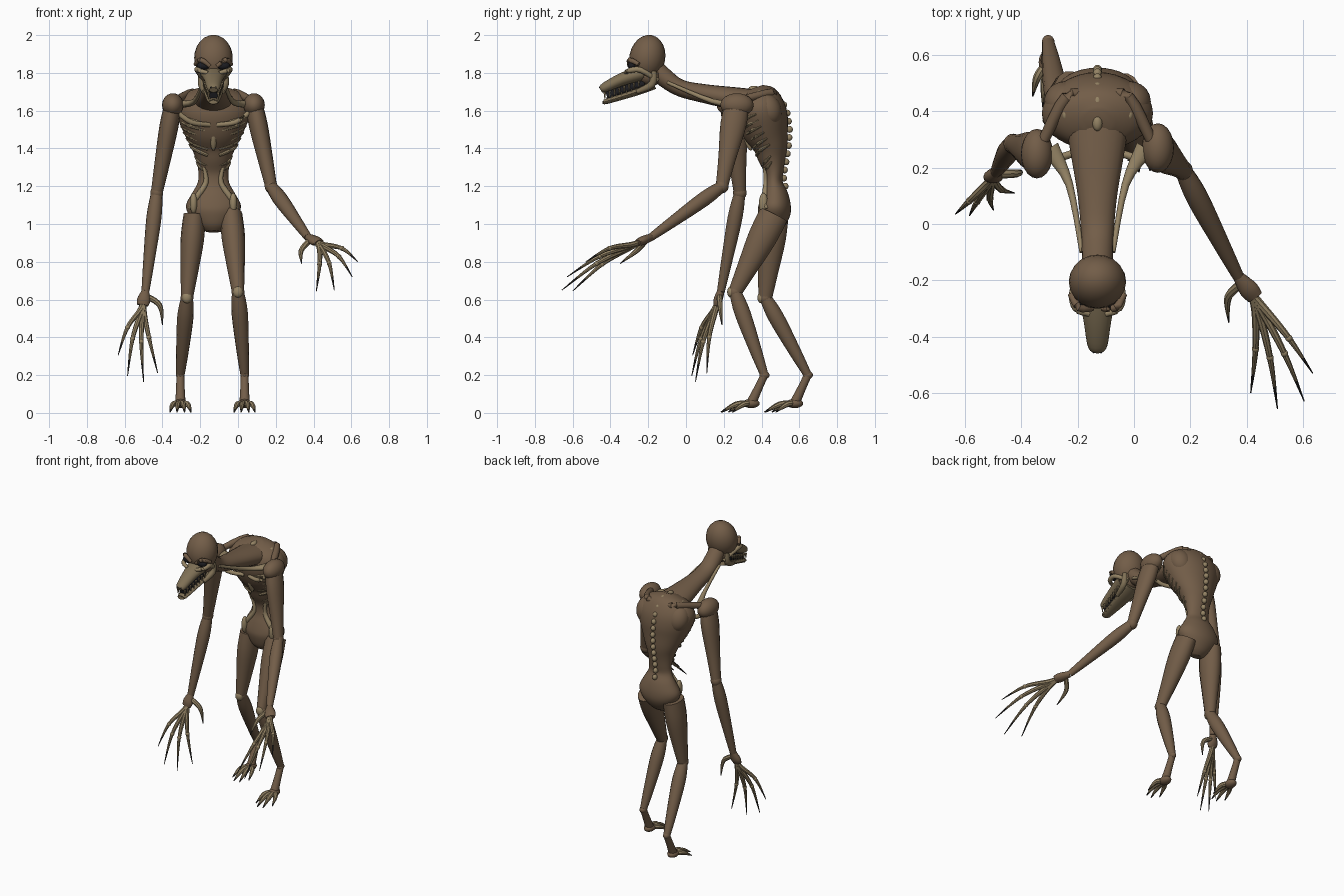
import bpy, bmesh, math
from mathutils import Vector, Matrix

cube = bpy.data.objects.get("Cube")
if cube:
    bpy.data.objects.remove(cube)

CX = -0.13  # centre line of the body
made = []


def material(name, rgb):
    m = bpy.data.materials.new(name)
    m.use_nodes = True
    color = (*rgb, 1)
    m.diffuse_color = color
    bsdf = m.node_tree.nodes["Principled BSDF"]
    bsdf.inputs["Base Color"].default_value = color
    bsdf.inputs["Roughness"].default_value = 0.8
    return m


SKIN = material("brown skin", (0.17, 0.11, 0.065))
BONE = material("tan bone", (0.30, 0.23, 0.13))
SNOUT = material("dull olive bone", (0.21, 0.16, 0.09))
CLAW = material("dark claw", (0.03, 0.027, 0.025))
DARK = material("black socket", (0.012, 0.012, 0.015))


def finish(name, bm, mats):
    bmesh.ops.recalc_face_normals(bm, faces=bm.faces)
    mesh = bpy.data.meshes.new(name)
    bm.to_mesh(mesh)
    bm.free()
    for m in mats:
        mesh.materials.append(m)
    ob = bpy.data.objects.new(name, mesh)
    bpy.context.collection.objects.link(ob)
    made.append(ob)
    return ob


def ball(name, center, radii, mat, tilt=0.0):
    bm = bmesh.new()
    bmesh.ops.create_uvsphere(bm, u_segments=20, v_segments=12, radius=1)
    size = Matrix.Diagonal((*radii, 1))
    bm.transform(Matrix.Translation(center) @ Matrix.Rotation(tilt, 4, 'X') @ size)
    return finish(name, bm, [mat])


def spline(a, b, c, d, t):
    return 0.5 * (2 * b + (c - a) * t + (2 * a - 5 * b + 4 * c - d) * t ** 2
                  + (3 * b - a - 3 * c + d) * t ** 3)


def loft(name, points, widths, mat, depths=None, sides=14, tip=None, steps=4):
    """Smooth tube through points; widths run sideways, depths the other way."""
    depths = depths or widths
    keys = [Vector((*p, w, d)) for p, w, d in zip(points, widths, depths)]
    rings = []
    for i in range(len(keys) - 1):
        a, b, c, d = (keys[max(i - 1, 0)], keys[i], keys[i + 1],
                      keys[min(i + 2, len(keys) - 1)])
        rings += [spline(a, b, c, d, k / steps) for k in range(steps)]
    rings.append(keys[-1])
    bm = bmesh.new()
    loops = []
    for i, r in enumerate(rings):
        t = (rings[min(i + 1, len(rings) - 1)].xyz - rings[max(i - 1, 0)].xyz).normalized()
        hint = Vector((0, 0, 1)) if abs(t.x) > 0.8 else Vector((1, 0, 0))
        u = (hint - t * hint.dot(t)).normalized()
        v = t.cross(u)
        loops.append([bm.verts.new(r.xyz + u * math.cos(q) * r[3] + v * math.sin(q) * r[4])
                      for q in (math.tau * k / sides for k in range(sides))])
    for i, (lo, hi) in enumerate(zip(loops, loops[1:])):
        for k in range(sides):
            n = (k + 1) % sides
            f = bm.faces.new((lo[k], lo[n], hi[n], hi[k]))
            f.material_index = int(tip is not None and i >= 0.78 * (len(loops) - 1))
    bm.faces.new(loops[0])
    bm.faces.new(loops[-1])
    return finish(name, bm, [mat, tip] if tip else [mat])


def mid(a, b, t=0.5):
    return Vector(a).lerp(Vector(b), t)


# Torso: rows of height, depth centre, half width, half depth
TORSO = [(0.96, 0.45, 0.04, 0.03), (0.99, 0.455, 0.08, 0.06), (1.05, 0.465, 0.13, 0.085),
         (1.1, 0.47, 0.145, 0.085), (1.16, 0.47, 0.115, 0.07), (1.22, 0.465, 0.083, 0.047),
         (1.28, 0.465, 0.08, 0.052), (1.35, 0.455, 0.095, 0.075), (1.42, 0.445, 0.125, 0.095),
         (1.5, 0.42, 0.165, 0.125), (1.58, 0.4, 0.195, 0.135), (1.64, 0.385, 0.19, 0.125),
         (1.69, 0.37, 0.14, 0.1), (1.72, 0.36, 0.05, 0.05)]
loft("torso", [(CX, y, z) for z, y, w, d in TORSO], [r[2] for r in TORSO], SKIN,
     [r[3] for r in TORSO], sides=32)


def on_torso(z, angle, out=0.0):
    """Point on the torso; angle 0 is the front, pi the back."""
    for a, b in zip(TORSO, TORSO[1:]):
        if z <= b[0]:
            t = (z - a[0]) / (b[0] - a[0])
            y, w, d = (a[k] + (b[k] - a[k]) * t for k in (1, 2, 3))
            return (CX + (w + out) * math.sin(angle), y - (d + out) * math.cos(angle), z)


# Spine and breastbone
for i in range(12):
    z = 1.2 + 0.043 * i
    ball("vertebra", on_torso(z, math.pi, 0.004), (0.016, 0.017, 0.018), BONE)
for y in (0.36, 0.43):
    ball("vertebra", (CX, y, 1.715), (0.018, 0.03, 0.017), BONE)
ball("breastbone", on_torso(1.46, 0), (0.018, 0.02, 0.075), BONE, 0.3)

# Neck
loft("neck", [(CX, 0.4, 1.64), (CX, 0.25, 1.665), (CX, 0.1, 1.69), (CX, -0.03, 1.72),
              (CX, -0.12, 1.78), (CX, -0.19, 1.85)],
     [0.12, 0.095, 0.07, 0.058, 0.055, 0.05], SKIN, [0.07, 0.06, 0.05, 0.045, 0.05, 0.05], sides=20)

# Skull, snout and jaw
ball("cranium", (CX, -0.205, 1.88), (0.102, 0.095, 0.122), SKIN, -0.2)
ball("skull_base", (CX, -0.19, 1.79), (0.07, 0.07, 0.06), SKIN)
loft("snout", [(CX, -0.23, 1.8), (CX, -0.34, 1.765), (CX, -0.43, 1.722), (CX, -0.452, 1.71)],
     [0.072, 0.05, 0.036, 0.022], SNOUT, [0.045, 0.035, 0.027, 0.015])
loft("mouth_cavity", [(CX, -0.22, 1.745), (CX, -0.42, 1.68)], [0.042, 0.024], DARK, [0.03, 0.024])
loft("lower_jaw", [(CX, -0.17, 1.74), (CX, -0.26, 1.7), (CX, -0.42, 1.65), (CX, -0.435, 1.647)],
     [0.065, 0.052, 0.032, 0.018], SNOUT, [0.028, 0.02, 0.015, 0.008])

for s in (-1, 1):
    def at(dx, y, z):
        return (CX + s * dx, y, z)

    ball("eye_socket", at(0.053, -0.285, 1.838), (0.034, 0.022, 0.022), DARK)
    loft("brow", [at(0.095, -0.25, 1.845), at(0.065, -0.297, 1.868), at(0.018, -0.3, 1.835)],
         [0.011, 0.014, 0.01], SKIN)
    loft("cheekbone", [at(0.05, -0.15, 1.76), at(0.085, -0.24, 1.815), at(0.075, -0.3, 1.812),
                       at(0.03, -0.32, 1.8)], [0.012, 0.015, 0.014, 0.01], BONE)
    loft("jaw_hinge", [at(0.062, -0.17, 1.81), at(0.062, -0.18, 1.74), at(0.048, -0.26, 1.7)],
         [0.015, 0.02, 0.013], SNOUT)
    ball("nostril", at(0.013, -0.448, 1.722), (0.006, 0.012, 0.008), DARK)
    # Teeth along both jaws
    for i in range(8):
        t = i / 7
        x = 0.05 - 0.024 * t
        y = -0.25 - 0.18 * t
        z = 1.758 - 0.06 * t
        loft("upper_tooth", [at(x, y, z), at(x, y, z - 0.035)], [0.008, 0.002], BONE, sides=6, steps=1)
        loft("lower_tooth", [at(x - 0.004, y + 0.012, z - 0.058), at(x - 0.004, y + 0.012, z - 0.025)],
             [0.007, 0.002], BONE, sides=6, steps=1)

    # Neck tendon, collarbone and shoulder blade
    loft("neck_tendon", [at(0.17, 0.27, 1.635), at(0.1, 0.14, 1.65), at(0.055, -0.1, 1.75)],
         [0.035, 0.014, 0.009], BONE, [0.02, 0.014, 0.009])
    loft("collarbone", [at(0.2, 0.23, 1.6), at(0.12, 0.24, 1.54), at(0.02, 0.28, 1.525)],
         [0.013, 0.014, 0.012], BONE)
    ball("shoulder_blade", at(0.115, 0.435, 1.605), (0.075, 0.07, 0.09), SKIN, 0.35)
    loft("blade_ridge", [at(0.03, 0.46, 1.675), at(0.11, 0.45, 1.695), at(0.19, 0.3, 1.66)],
         [0.012, 0.022, 0.02], SKIN)
    ball("blade_spur", at(0.115, 0.39, 1.695), (0.012, 0.02, 0.012), BONE)

    # Ribs sweep up and outward from the breastbone
    for i in range(6):
        z = 1.52 - 0.032 * i
        path = [on_torso(z + 0.045 * a, s * (a + 0.04 * i), 0.003) for a in (0.1, 0.5, 0.9, 1.35)]
        loft("rib", path, [0.009, 0.011, 0.011, 0.004], BONE, sides=8)
    for z in (1.31, 1.28):
        loft("floating_rib", [on_torso(z, s * 0.4), on_torso(z + 0.02, s), on_torso(z + 0.05, s * 1.5)],
             [0.004, 0.009, 0.004], BONE, sides=8)

    # Pelvis crest
    loft("pelvis_crest", [on_torso(z, s * a) for z, a in
                          ((1.3, 0.65), (1.22, 0.5), (1.14, 0.8), (1.08, 1.1))],
         [0.008, 0.014, 0.016, 0.01], BONE)
    ball("hip_bone", at(0.105, 0.41, 1.11), (0.02, 0.024, 0.055), BONE)


def arm(side, shoulder, elbow, wrist, palm, bulge, tips, thumb):
    ball(side + "_shoulder", shoulder, (0.057, 0.088, 0.062), SKIN)
    loft(side + "_upper_arm", [shoulder, mid(shoulder, elbow, 0.25), mid(shoulder, elbow, 0.65), elbow],
         [0.045, 0.05, 0.041, 0.031], SKIN, [0.065, 0.07, 0.048, 0.033])
    ball(side + "_elbow", elbow, (0.034, 0.036, 0.038), SKIN)
    loft(side + "_forearm", [elbow, mid(elbow, wrist, 0.25), mid(elbow, wrist, 0.7), wrist],
         [0.03, 0.04, 0.03, 0.021], SKIN)
    loft(side + "_palm", [wrist, mid(wrist, palm, 0.6), palm], [0.02, 0.035, 0.03], SKIN,
         [0.02, 0.024, 0.016])
    for tip in tips:
        knuckle = mid(palm, tip, 0.08)
        joint = mid(knuckle, tip) + Vector(bulge)
        loft(side + "_finger", [mid(wrist, palm, 0.3), knuckle, joint, tip],
             [0.012, 0.015, 0.011, 0.002], BONE, sides=8, tip=CLAW, steps=6)
        ball(side + "_finger_joint", joint, (0.013,) * 3, BONE)
    loft(side + "_thumb", [mid(wrist, palm, 0.3), *thumb], [0.016, 0.014, 0.002], BONE,
         sides=8, tip=CLAW, steps=6)


arm("left", (0.085, 0.27, 1.63), (0.175, 0.19, 1.2), (0.37, -0.185, 0.93), (0.43, -0.26, 0.9),
    (0.01, 0, 0.025),
    [(0.635, -0.53, 0.8), (0.605, -0.63, 0.72), (0.51, -0.657, 0.65), (0.415, -0.6, 0.645)],
    [(0.335, -0.26, 0.86), (0.337, -0.35, 0.79)])
arm("right", (-0.345, 0.25, 1.63), (-0.43, 0.285, 1.165), (-0.49, 0.185, 0.645), (-0.505, 0.16, 0.57),
    (-0.01, -0.01, 0.025),
    [(-0.635, 0.035, 0.305), (-0.585, 0.03, 0.195), (-0.5, 0.05, 0.165), (-0.425, 0.11, 0.21)],
    [(-0.415, 0.18, 0.57), (-0.4, 0.19, 0.465)])


def leg(side, hip, knee, ankle):
    x, y, z = ankle
    loft(side + "_thigh", [hip, mid(hip, knee, 0.3), mid(hip, knee, 0.7), knee],
         [0.058, 0.062, 0.046, 0.032], SKIN, [0.08, 0.078, 0.055, 0.037])
    ball(side + "_knee", knee, (0.034, 0.036, 0.036), SKIN)
    ball(side + "_kneecap", Vector(knee) - Vector((0, 0.022, 0)), (0.026, 0.02, 0.03), BONE)
    loft(side + "_shin", [knee, mid(knee, ankle, 0.25), mid(knee, ankle, 0.7), ankle],
         [0.032, 0.043, 0.033, 0.022], SKIN)
    ball(side + "_heel", ankle, (0.023, 0.027, 0.022), SKIN)
    ball_joint = (x, y - 0.07, 0.05)
    loft(side + "_foot", [ankle, mid(ankle, ball_joint), ball_joint], [0.021, 0.023, 0.028], SKIN)
    ball(side + "_foot_pad", ball_joint, (0.034, 0.045, 0.025), SKIN)
    for dx, reach in ((-0.055, 0.19), (-0.018, 0.23), (0.022, 0.225), (0.055, 0.17)):
        loft(side + "_toe", [ball_joint, (x + dx * 0.7, y - reach * 0.65, 0.045), (x + dx, y - reach, 0.004)],
             [0.016, 0.015, 0.003], BONE, sides=8, tip=CLAW, steps=6)


leg("left", (-0.035, 0.465, 1.05), (0.0, 0.26, 0.64), (0.035, 0.415, 0.2))
leg("right", (-0.23, 0.465, 1.05), (-0.27, 0.42, 0.61), (-0.305, 0.645, 0.2))

# Smooth shading with crisp edges
bpy.ops.object.select_all(action='DESELECT')
for ob in made:
    ob.select_set(True)
bpy.context.view_layer.objects.active = made[0]
bpy.ops.object.shade_smooth_by_angle(angle=math.radians(40))
